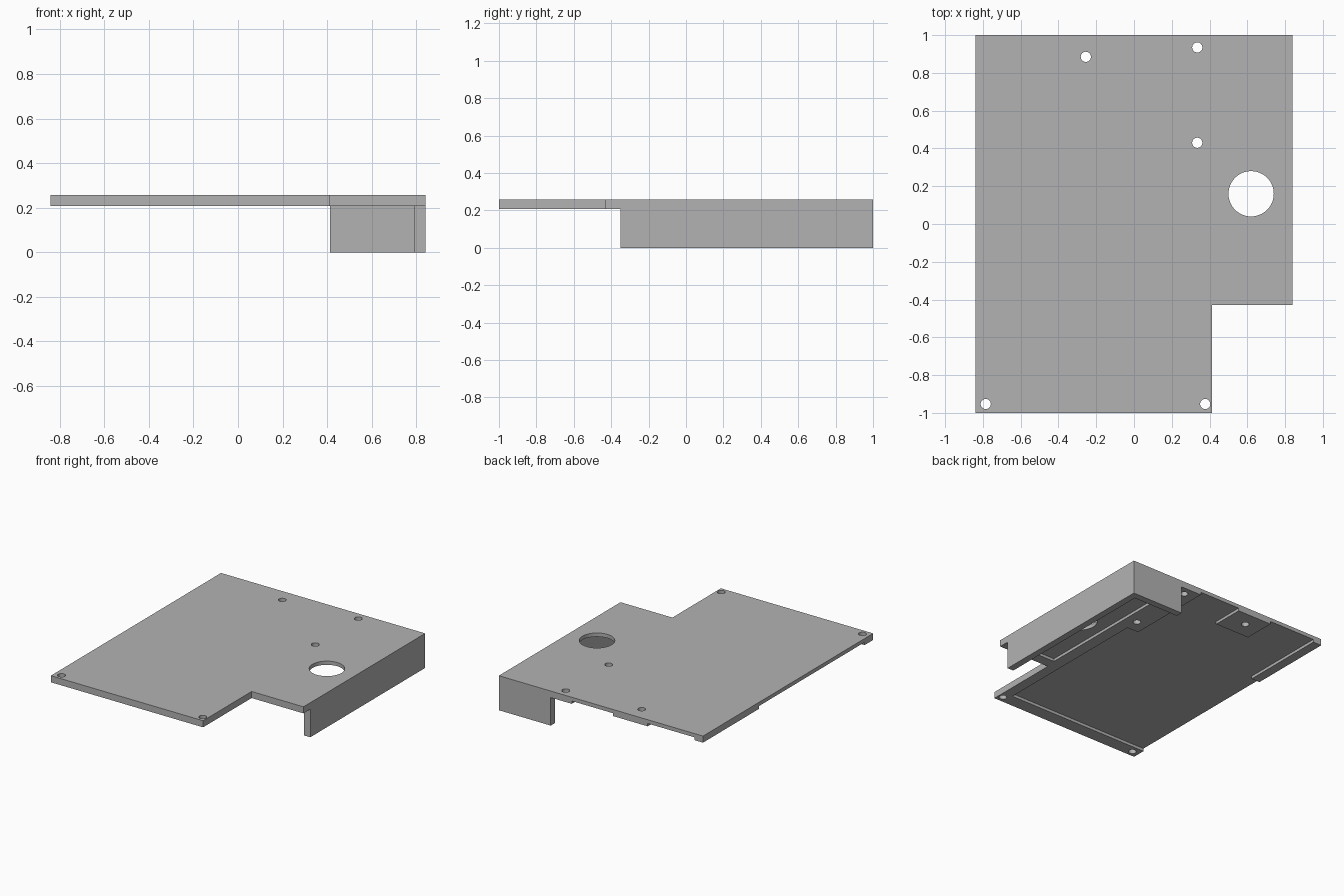
import bpy
import bmesh
import math

cube = bpy.data.objects.get("Cube")
if cube:
    bpy.data.objects.remove(cube, do_unlink=True)

TOP, UNDER, RECESS = 0.257, 0.208, 0.229

grey = bpy.data.materials.new("plain grey")
grey.use_nodes = True
color = (0.45, 0.45, 0.45, 1)
grey.diffuse_color = color
grey.node_tree.nodes["Principled BSDF"].inputs["Base Color"].default_value = color


def prism(name, outline, low, high):
    """Extrude a flat outline from height low to height high."""
    bm = bmesh.new()
    face = bm.faces.new([bm.verts.new((x, y, low)) for x, y in outline])
    new = bmesh.ops.extrude_face_region(bm, geom=[face])["geom"]
    verts = [v for v in new if isinstance(v, bmesh.types.BMVert)]
    bmesh.ops.translate(bm, verts=verts, vec=(0, 0, high - low))
    bmesh.ops.recalc_face_normals(bm, faces=bm.faces)
    mesh = bpy.data.meshes.new(name)
    bm.to_mesh(mesh)
    bm.free()
    mesh.materials.append(grey)
    obj = bpy.data.objects.new(name, mesh)
    bpy.context.collection.objects.link(obj)
    return obj


def circle(x, y, radius, sides):
    turn = 2 * math.pi / sides
    return [(x + radius * math.cos(i * turn), y + radius * math.sin(i * turn))
            for i in range(sides)]


def cut(target, cutter):
    """Subtract the cutter, bake the result and drop the cutter."""
    cutter.hide_render = True
    mod = target.modifiers.new("cut", "BOOLEAN")
    mod.operation, mod.solver, mod.object = "DIFFERENCE", "EXACT", cutter
    graph = bpy.context.evaluated_depsgraph_get()
    baked = bpy.data.meshes.new_from_object(target.evaluated_get(graph))
    target.modifiers.clear()
    target.data = baked
    bpy.data.objects.remove(cutter, do_unlink=True)


# Cover plate with its notched front corner
plate = prism("cover_plate", [(-0.84, -1), (0.413, -1), (0.413, -0.43),
                              (0.84, -0.43), (0.84, 1), (-0.84, 1)], UNDER, TOP)

# Main underside recess, open at the left and back edges, leaving screw pads
cut(plate, prism("main_recess", [
    (0.335, -0.9), (0.335, 0.33), (0.24, 0.33), (0.24, 1.1),
    (-0.1, 1.1), (-0.1, 0.76), (-0.385, 0.76), (-0.385, 1.1),
    (-0.77, 1.1), (-0.77, 0.34), (-0.9, 0.34), (-0.9, -0.9)], 0.1, RECESS))

# Smaller recess between the side walls
cut(plate, prism("side_recess", [(0.425, -0.35), (0.79, -0.35),
                                 (0.79, 0.95), (0.425, 0.95)], 0.1, RECESS))

# Screw holes and the large round opening
for x, y in [(-0.255, 0.885), (0.335, 0.935), (0.335, 0.43),
             (-0.785, -0.953), (0.377, -0.953)]:
    cut(plate, prism("screw_hole", circle(x, y, 0.027, 24), 0.1, 0.4))
cut(plate, prism("round_opening", circle(0.62, 0.16, 0.12, 48), 0.1, 0.4))

# Side and back walls hanging below the plate
walls = prism("corner_walls", [(0.84, -0.35), (0.84, 1), (0.413, 1),
                               (0.413, 0.95), (0.79, 0.95), (0.79, -0.35)], 0, UNDER)

# Smooth hole walls, sharp plate edges
bpy.ops.object.select_all(action="DESELECT")
plate.select_set(True)
bpy.context.view_layer.objects.active = plate
bpy.ops.object.shade_smooth_by_angle(angle=math.radians(30))
